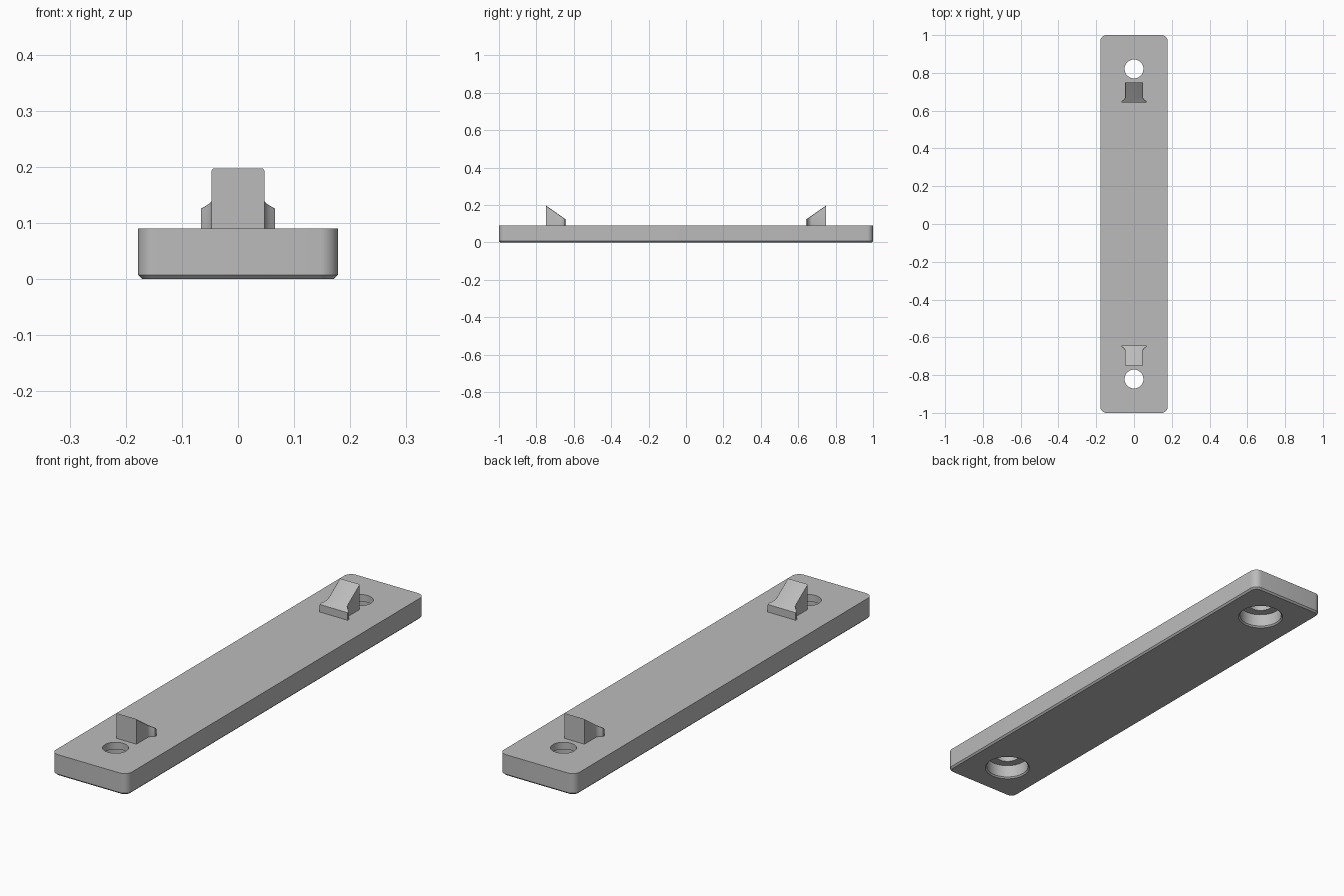
import bpy
import bmesh
import math

cube = bpy.data.objects.get("Cube")
if cube:
    bpy.data.objects.remove(cube, do_unlink=True)

HALF_W, HALF_L, THICK = 0.178, 1.0, 0.09
CORNER, CHAMFER = 0.032, 0.007
HOLE_Y, SEGMENTS = 0.821, 48

grey = bpy.data.materials.new("Plain grey")
grey.use_nodes = True
colour = (0.5, 0.5, 0.5, 1)
grey.diffuse_color = colour
grey.node_tree.nodes["Principled BSDF"].inputs["Base Color"].default_value = colour


def make_object(name, bm):
    bmesh.ops.recalc_face_normals(bm, faces=bm.faces[:])
    mesh = bpy.data.meshes.new(name)
    bm.to_mesh(mesh)
    bm.free()
    mesh.materials.append(grey)
    obj = bpy.data.objects.new(name, mesh)
    bpy.context.collection.objects.link(obj)
    return obj


def select_only(obj):
    bpy.ops.object.select_all(action="DESELECT")
    obj.select_set(True)
    bpy.context.view_layer.objects.active = obj


def skin(name, rings):
    """Closed solid through a stack of equally long rings."""
    bm = bmesh.new()
    loops = [[bm.verts.new(p) for p in ring] for ring in rings]
    n = len(loops[0])
    for low, high in zip(loops, loops[1:]):
        for i in range(n):
            j = (i + 1) % n
            bm.faces.new((low[i], low[j], high[j], high[i]))
    bm.faces.new(loops[0][::-1])
    bm.faces.new(loops[-1])
    return make_object(name, bm)


def rounded_ring(inset, z, steps=8):
    points = []
    radius = CORNER - inset
    for k, (sx, sy) in enumerate([(1, 1), (-1, 1), (-1, -1), (1, -1)]):
        for s in range(steps + 1):
            a = math.pi / 2 * (k + s / steps)
            points.append((sx * (HALF_W - CORNER) + radius * math.cos(a),
                           sy * (HALF_L - CORNER) + radius * math.sin(a), z))
    return points


def circle_ring(radius, y, z):
    angles = [2 * math.pi * i / SEGMENTS for i in range(SEGMENTS)]
    return [(radius * math.cos(a), y + radius * math.sin(a), z) for a in angles]


# Base plate with rounded corners and a chamfered underside
plate = skin("base_plate", [rounded_ring(CHAMFER, 0),
                            rounded_ring(0, CHAMFER),
                            rounded_ring(0, THICK)])

# Screw holes, counterbored from below with a chamfered rim
hole_profile = [(0.102, -0.01), (0.086, 0.006), (0.086, 0.06),
                (0.05, 0.06), (0.05, 0.12)]
for side in (-1, 1):
    cutter = skin("hole_cutter", [circle_ring(r, side * HOLE_Y, z)
                                  for r, z in hole_profile])
    cutter.hide_render = True
    select_only(plate)
    cut = plate.modifiers.new("Screw hole", "BOOLEAN")
    cut.operation = "DIFFERENCE"
    cut.solver = "EXACT"
    cut.object = cutter
    bpy.ops.object.modifier_apply(modifier=cut.name)
    bpy.data.objects.remove(cutter, do_unlink=True)

select_only(plate)
bpy.ops.object.shade_smooth_by_angle(angle=math.radians(30))

# Wedge clips: outer wall upright, sloping down and flaring toward the middle
half_outline = [(0.066, 0.642), (0.066, 0.650), (0.057, 0.657),
                (0.050, 0.664), (0.047, 0.672), (0.047, 0.749)]
outline = half_outline + [(-x, y) for x, y in reversed(half_outline)]


def slope_height(y):
    return 0.197 - 0.7 * (0.749 - y)


for name, side in (("front_clip", -1), ("back_clip", 1)):
    clip = skin(name, [[(x, side * y, THICK - 0.005) for x, y in outline],
                       [(x, side * y, slope_height(y)) for x, y in outline]])
    # Soften only the long side edges of the sloping top
    bm = bmesh.new()
    bm.from_mesh(clip.data)
    edges = [e for e in bm.edges
             if min(v.co.z for v in e.verts) > THICK
             and abs(e.verts[0].co.y - e.verts[1].co.y) > 0.001]
    bmesh.ops.bevel(bm, geom=edges, offset=0.004, segments=3,
                    profile=0.5, affect="EDGES", clamp_overlap=True)
    bm.to_mesh(clip.data)
    bm.free()
    select_only(clip)
    bpy.ops.object.shade_smooth_by_angle(angle=math.radians(30))
